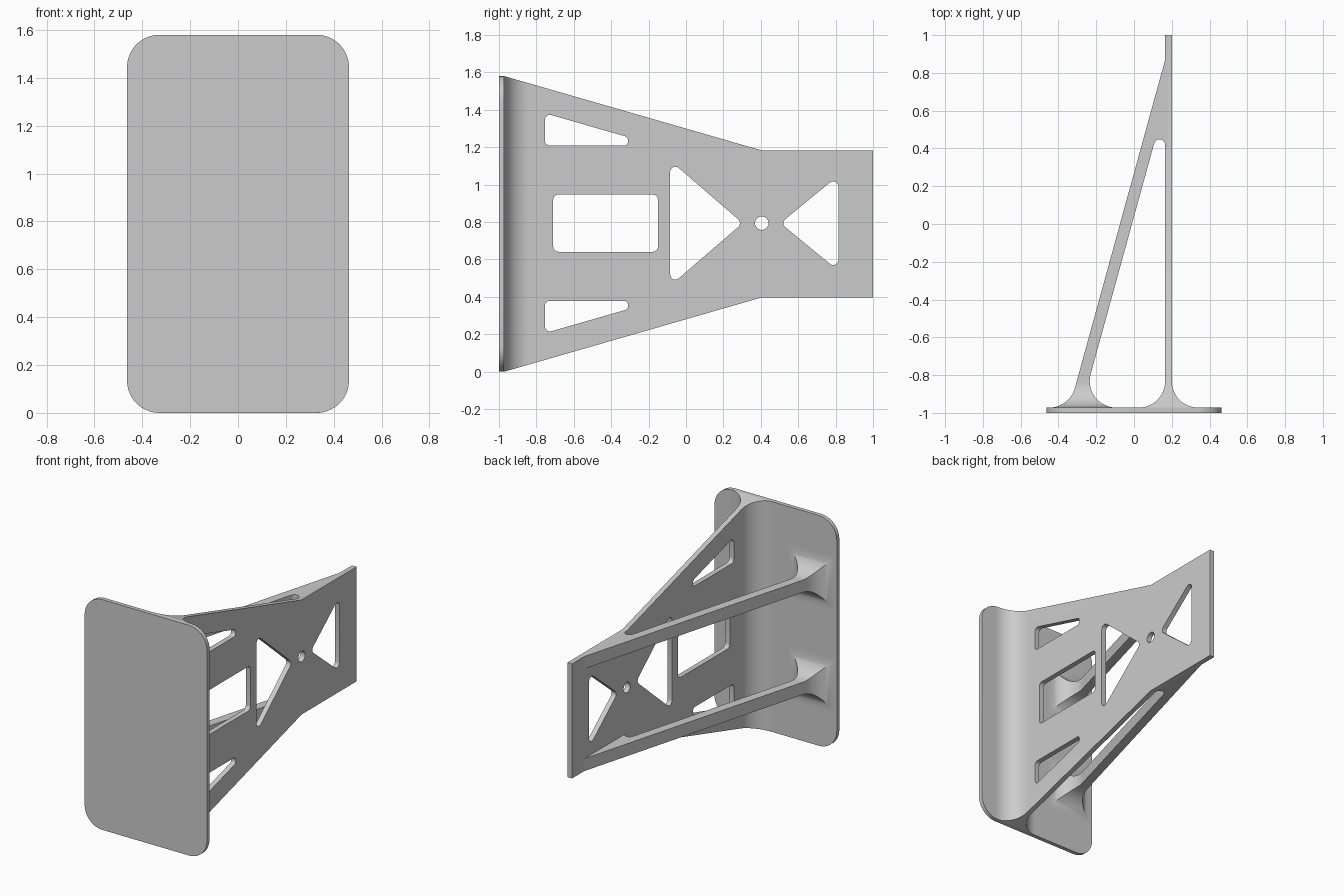
import bpy, bmesh, math
from mathutils import Vector

if "Cube" in bpy.data.objects:
    bpy.data.objects.remove(bpy.data.objects["Cube"], do_unlink=True)

MID = 0.79       # half height, everything mirrors about it
BASE = -0.972    # back surface of the base plate
R = 0.14         # root fillet radius
INNER, OUTER = 0.165, 0.2    # the two sides of the upright panel

grey = bpy.data.materials.new("light grey")
grey.use_nodes = True
grey.diffuse_color = (0.6, 0.6, 0.6, 1)
grey.node_tree.nodes["Principled BSDF"].inputs["Base Color"].default_value = (0.6, 0.6, 0.6, 1)


def rounded(corners, n=10):
    """Outline from (a, b, radius) corners, with arcs where radius > 0."""
    out = []
    for i, (a, b, r) in enumerate(corners):
        p = Vector((a, b, 0))
        if r == 0:
            out.append((a, b))
            continue
        prev, nxt = corners[i - 1], corners[(i + 1) % len(corners)]
        u = (Vector((prev[0], prev[1], 0)) - p).normalized()
        v = (Vector((nxt[0], nxt[1], 0)) - p).normalized()
        half = u.angle(v) / 2
        reach = r / math.tan(half)
        c = p + (u + v).normalized() * (r / math.sin(half))
        start, end = (p + u * reach - c).normalized(), (p + v * reach - c).normalized()
        for k in range(n + 1):
            q = c + start.slerp(end, k / n) * r
            out.append((q.x, q.y))
    return out


def add_object(name, bm):
    bmesh.ops.recalc_face_normals(bm, faces=bm.faces)
    me = bpy.data.meshes.new(name)
    bm.to_mesh(me)
    bm.free()
    me.materials.append(grey)
    ob = bpy.data.objects.new(name, me)
    bpy.context.collection.objects.link(ob)
    return ob


def prism(name, outline, axis, lo, hi):
    """Extrude a 2D outline along the given axis."""
    place = {"x": lambda a, b, h: (h, a, b),
             "y": lambda a, b, h: (a, h, b),
             "z": lambda a, b, h: (a, b, h)}[axis]
    bm = bmesh.new()
    face = bm.faces.new([bm.verts.new(place(a, b, lo)) for a, b in outline])
    top = bmesh.ops.extrude_face_region(bm, geom=[face], use_keep_orig=True)["geom"]
    shift = Vector(place(0, 0, hi - lo))
    bmesh.ops.translate(bm, vec=shift, verts=[g for g in top if isinstance(g, bmesh.types.BMVert)])
    return add_object(name, bm)


def cut(ob, tool, operation):
    mod = ob.modifiers.new("cut", "BOOLEAN")
    mod.operation, mod.object, mod.solver = operation, tool, "EXACT"
    bpy.context.view_layer.update()
    graph = bpy.context.evaluated_depsgraph_get()
    result = bpy.data.meshes.new_from_object(ob.evaluated_get(graph))
    ob.modifiers.clear()
    ob.data = result
    bpy.data.objects.remove(tool, do_unlink=True)


def smooth(ob):
    ob.data.polygons.foreach_set("use_smooth", [True] * len(ob.data.polygons))
    ob.data.set_sharp_from_angle(angle=math.radians(30))


# Base plate with rounded corners
w = 0.464
base = prism("base_plate", rounded([(-w, 0, 0.135), (w, 0, 0.135),
                                    (w, 2 * MID, 0.135), (-w, 2 * MID, 0.135)]), "y", -1, BASE)

# Upright panel: filleted plan profile, trimmed to the tapering side outline
sink = BASE - 0.008
panel = prism("panel", rounded([
    (INNER, 1, 0), (OUTER, 1, 0), (OUTER, BASE, R), (OUTER + R, BASE, 0), (OUTER + R, sink, 0),
    (INNER - R, sink, 0), (INNER - R, BASE, 0), (INNER, BASE, R)], 12), "z", -0.05, 2 * MID + 0.05)
edge = [(-0.99, MID), (BASE, MID), (0.405, 0.393), (1.1, 0.393)]
side = [(y, MID + h) for y, h in edge] + [(y, MID - h) for y, h in reversed(edge)]
cut(panel, prism("trim", side, "x", -1, 1), "INTERSECT")

# Openings through the panel
r = 0.028
slot = [(-0.755, 0.415, r), (-0.755, 0.588, r), (-0.31, 0.46, 0.022), (-0.31, 0.415, 0.022)]
holes = [
    slot,
    [(y, -h, q) for y, h, q in slot],
    [(-0.71, -0.153, r), (-0.15, -0.153, r), (-0.15, 0.153, r), (-0.71, 0.153, r)],
    [(-0.085, -0.335, r), (0.303, 0, r), (-0.085, 0.335, r)],
    [(0.815, -0.255, r), (0.505, 0, r), (0.815, 0.255, r)],
]
outlines = [rounded([(y, MID + 0.004 + h, q) for y, h, q in hole], 6) for hole in holes]
outlines.append([(0.405 + 0.036 * math.cos(t * math.pi / 16),
                  MID + 0.004 + 0.036 * math.sin(t * math.pi / 16)) for t in range(32)])
for outline in outlines:
    cut(panel, prism("opening", outline, "x", 0, 0.5), "DIFFERENCE")

# Diagonal struts with flared feet
SLOPE = 0.275
LEAN = math.atan(SLOPE)
left = lambda y: INNER + (y - 0.87) * SLOPE
right = lambda y: INNER + (y - 0.64) * SLOPE
reach_l = R * math.tan((math.pi / 2 - LEAN) / 2)
reach_r = R * math.tan((math.pi / 2 + LEAN) / 2)
foot_top = reach_r * math.cos(LEAN)
HALF = 0.0425


def foot(name, zc):
    """Loft of rectangles that spread out along circular fillets."""
    bm = bmesh.new()
    rings = []
    steps = 16
    for k in range(steps + 1):
        t = foot_top * (1 - math.cos(k / steps * math.pi / 2))
        y = BASE + t
        bulge = math.sqrt(max(R * R - (R - t) ** 2, 0))
        xl = left(BASE) - reach_l + bulge if t < reach_l * math.cos(LEAN) else left(y)
        xr = right(BASE) + reach_r - bulge
        h = HALF + (R - bulge if t < R else 0)
        rings.append([bm.verts.new((x, y, zc + z))
                      for x, z in ((xl, -h), (xr, -h), (xr, h), (xl, h))])
    for a, b in zip(rings, rings[1:]):
        for i in range(4):
            j = (i + 1) % 4
            bm.faces.new((a[i], a[j], b[j], b[i]))
    bm.faces.new(rings[0])
    bm.faces.new(rings[-1])
    return add_object(name, bm)


start = BASE + foot_top
strut_outline = rounded([
    (left(start), start, 0), (INNER, 0.87, 0), (INNER + 0.015, 0.87, 0), (INNER + 0.015, 0.3, 0),
    (INNER + 0.0005, 0.3, 0), (INNER + 0.0005, 0.64, 0.03), (right(start), start, 0)])
parts = [base, panel]
for label, sign in (("upper", 1), ("lower", -1)):
    zc = MID + sign * (0.393 - HALF)
    parts.append(prism(label + "_strut", strut_outline, "z", zc - HALF, zc + HALF))
    parts.append(foot(label + "_strut_foot", zc))

for part in parts:
    smooth(part)
